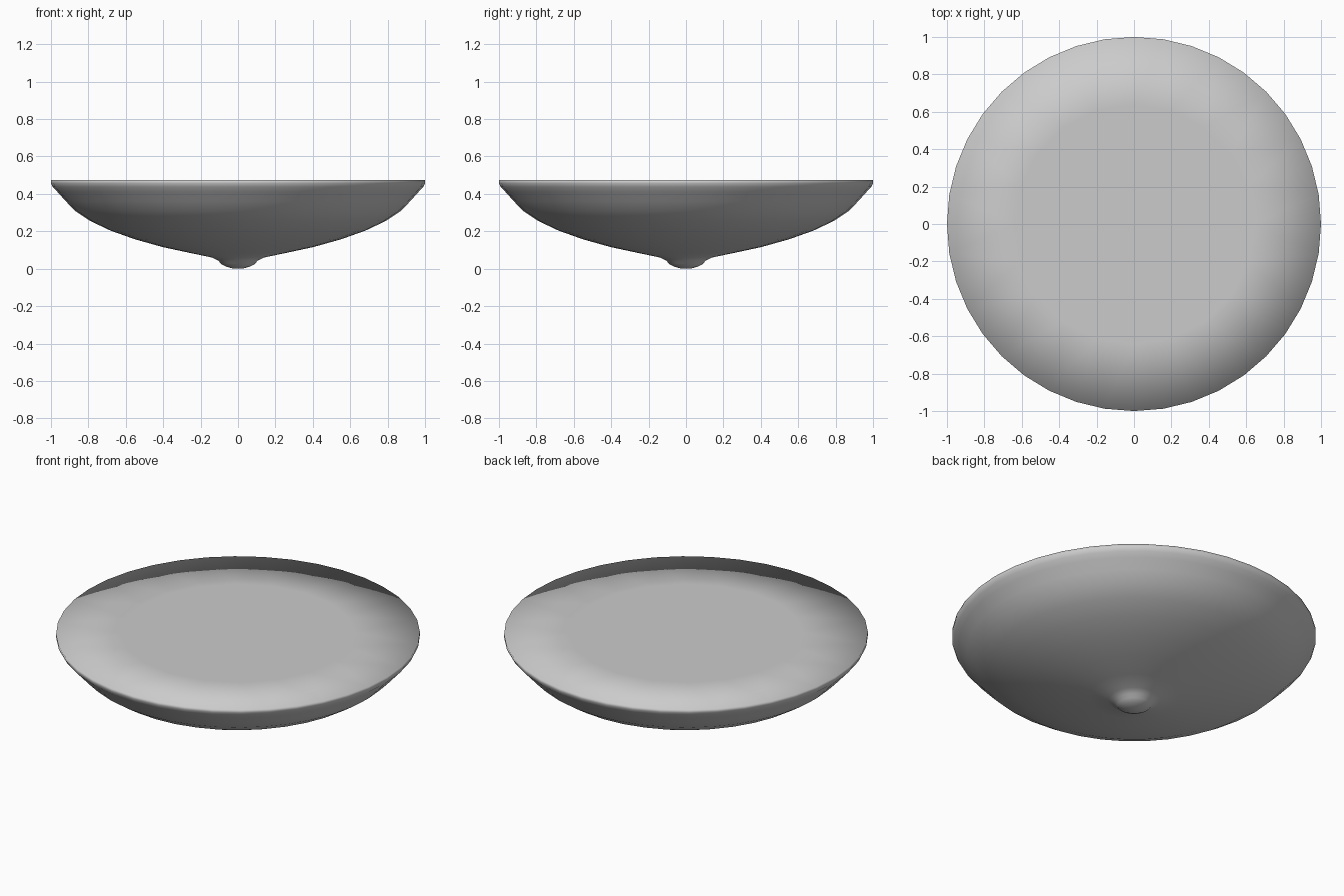
import bpy, bmesh
from math import cos, sin, pi

cube = bpy.data.objects.get("Cube")
if cube:
    bpy.data.objects.remove(cube, do_unlink=True)

SIDES = 40
HEIGHT = 0.475

# Plain grey glass
grey = bpy.data.materials.new("grey glass")
grey.use_nodes = True
colour = (0.6, 0.6, 0.6, 1)
grey.diffuse_color = colour
grey.node_tree.nodes["Principled BSDF"].inputs["Base Color"].default_value = colour

# Outer profile (radius, height): round knob, shallow bowl, short upright rim
PROFILE = [(0.03, 0.002), (0.06, 0.01), (0.09, 0.025), (0.105, 0.043), (0.14, 0.06),
           (0.25, 0.083), (0.4, 0.115), (0.55, 0.157), (0.68, 0.203), (0.79, 0.255),
           (0.87, 0.308), (0.92, 0.36), (0.965, 0.41), (0.99, 0.437),
           (1.0, 0.457), (1.0, HEIGHT)]

bm = bmesh.new()


def ring(radius, z, count):
    return [bm.verts.new((radius * cos(2 * pi * i / count),
                          radius * sin(2 * pi * i / count), z)) for i in range(count)]


# Turned bowl with the knob at its lowest point
rings = [ring(r, z, SIDES) for r, z in PROFILE]
tip = bm.verts.new((0, 0, 0))
for i in range(SIDES):
    j = (i + 1) % SIDES
    bm.faces.new((tip, rings[0][j], rings[0][i]))
    for low, high in zip(rings, rings[1:]):
        bm.faces.new((low[i], low[j], high[j], high[i]))

# Flat lid: a coarse inner disc joined to the rim by fans
rim = rings[-1]
half = SIDES // 2
inner = ring(0.64, HEIGHT, half)
for i in range(half):
    a, b, c = rim[2 * i - 1], rim[2 * i], rim[2 * i + 1]
    bm.faces.new((inner[i], a, b))
    bm.faces.new((inner[i], b, c))
    bm.faces.new((inner[i], c, inner[(i + 1) % half]))
bm.faces.new(inner)

mesh = bpy.data.meshes.new("lamp_bowl")
bm.to_mesh(mesh)
bm.free()
mesh.materials.append(grey)
mesh.shade_smooth()
bowl = bpy.data.objects.new("lamp_bowl", mesh)
bpy.context.collection.objects.link(bowl)
